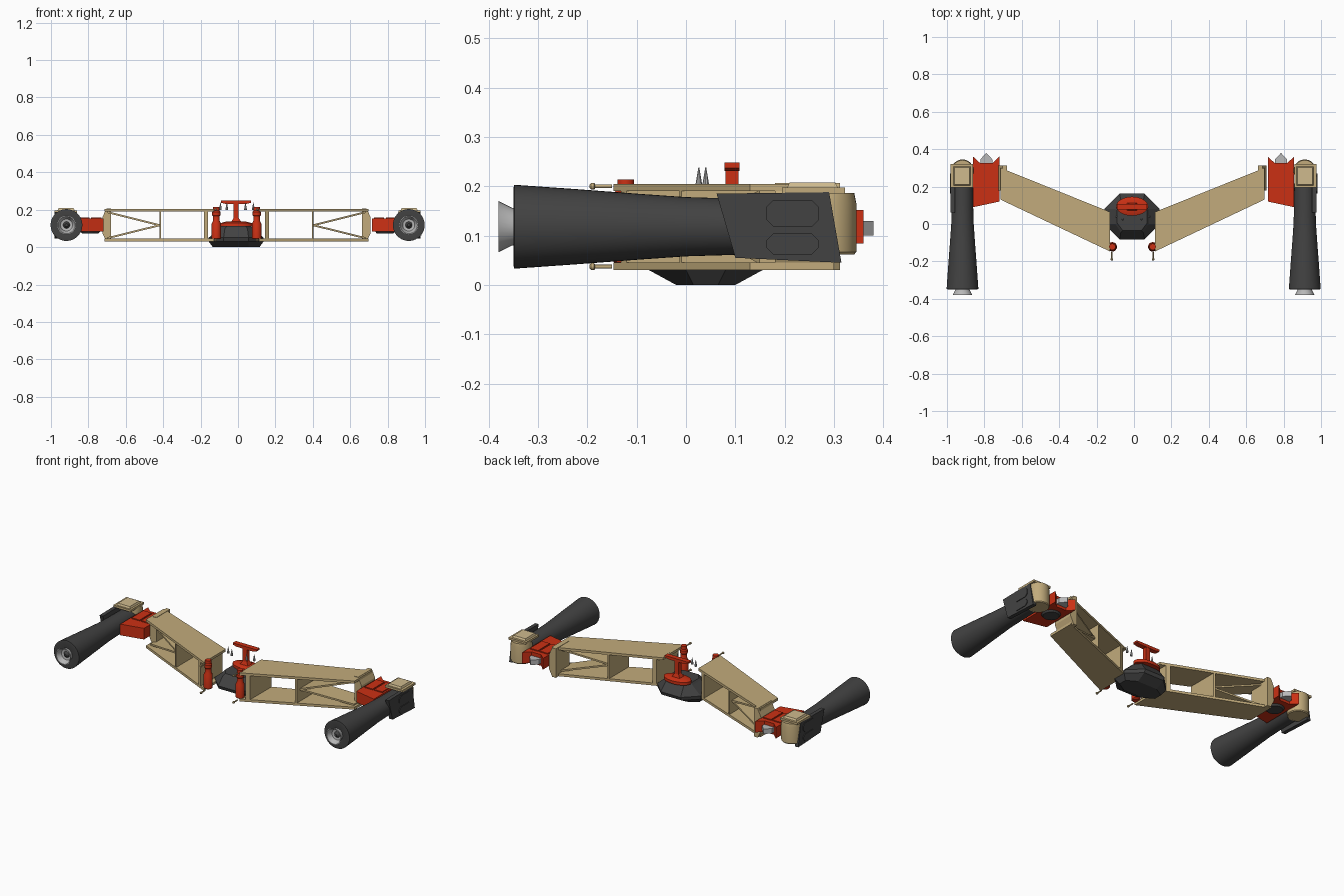
import bpy, bmesh, math
from mathutils import Vector

cube = bpy.data.objects.get("Cube")
if cube:
    bpy.data.objects.remove(cube, do_unlink=True)


def material(name, rgb, rough=0.6):
    m = bpy.data.materials.new(name)
    m.use_nodes = True
    m.diffuse_color = (*rgb, 1)
    bsdf = m.node_tree.nodes["Principled BSDF"]
    bsdf.inputs["Base Color"].default_value = (*rgb, 1)
    bsdf.inputs["Roughness"].default_value = rough
    return m


TAN = material("tan", (0.54, 0.41, 0.2))
LIGHT = material("light_tan", (0.62, 0.49, 0.27))
RED = material("red", (0.6, 0.03, 0.007))
DARK = material("charcoal", (0.055, 0.055, 0.055))
GREY = material("light_grey", (0.48, 0.48, 0.48))

side, centre, prefix = 1, 0.0, ""


def finish(name, bm, mat, smooth=False):
    """Place a part on the current side of the model."""
    for v in bm.verts:
        v.co.x = centre + side * v.co.x
    bmesh.ops.recalc_face_normals(bm, faces=bm.faces)
    me = bpy.data.meshes.new(prefix + name)
    bm.to_mesh(me)
    bm.free()
    me.materials.append(mat)
    ob = bpy.data.objects.new(prefix + name, me)
    bpy.context.collection.objects.link(ob)
    if smooth:
        bpy.ops.object.select_all(action="DESELECT")
        ob.select_set(True)
        bpy.context.view_layer.objects.active = ob
        bpy.ops.object.shade_smooth_by_angle(angle=math.radians(35))
    return ob


def point(a, b, h, axis):
    return {"x": Vector((h, a, b)), "y": Vector((a, h, b)), "z": Vector((a, b, h))}[axis]


def loft(name, rings, mat, axis="z", warp=None, smooth=False):
    """Skin closed rings given as (outline, height) along an axis."""
    bm = bmesh.new()
    loops = [[bm.verts.new(point(a, b, h, axis)) for a, b in pts] for pts, h in rings]
    n = len(loops[0])
    for lo, hi in zip(loops, loops[1:]):
        for i in range(n):
            j = (i + 1) % n
            bm.faces.new((lo[i], lo[j], hi[j], hi[i]))
    bm.faces.new(loops[0])
    bm.faces.new(loops[-1])
    if warp:
        for v in bm.verts:
            v.co = warp(v.co)
    return finish(name, bm, mat, smooth)


def prism(name, pts, lo, hi, mat, axis="z", warp=None):
    return loft(name, [(pts, lo), (pts, hi)], mat, axis, warp)


def box(name, x, y, z, mat):
    return prism(name, [(x[0], y[0]), (x[1], y[0]), (x[1], y[1]), (x[0], y[1])], *z, mat)


def circle(a, b, r, n=32, squash=1):
    t = [2 * math.pi * i / n for i in range(n)]
    return [(a + r * math.cos(q), b + r * squash * math.sin(q)) for q in t]


def lathe(name, a, b, profile, mat, axis="z", n=32):
    """Turned part from (radius, height) pairs."""
    return loft(name, [(circle(a, b, r, n), h) for r, h in profile], mat, axis, smooth=True)


def chamfered(y0, y1, z0, z1, c):
    return [(y0 + c, z0), (y1 - c, z0), (y1, z0 + c), (y1, z1 - c),
            (y1 - c, z1), (y0 + c, z1), (y0, z1 - c), (y0, z0 + c)]


def sweep_arm(co):
    """Fit depth 0..1 between the slanted front and back edges of the arm."""
    front = 0.13 - 0.4735 * (0.705 - co.x)
    back = 0.30 - 0.403 * (0.705 - co.x)
    return Vector((co.x, front + co.y * (back - front), co.z))


def arm_part(name, pts, lo=0.0, hi=1.0):
    prism(name, pts, lo, hi, TAN, "y", sweep_arm)


def rect(x0, x1, z0, z1):
    return [(x0, z0), (x1, z0), (x1, z1), (x0, z1)]


def build_arm():
    arm_part("arm_top_plate", rect(0.12, 0.705, 0.19, 0.205))
    arm_part("arm_bottom_plate", rect(0.12, 0.705, 0.03, 0.045))
    arm_part("arm_inner_rib", rect(0.152, 0.175, 0.045, 0.19))
    arm_part("arm_middle_rib", rect(0.403, 0.412, 0.045, 0.19))
    arm_part("arm_upper_strut", [(0.41, 0.112), (0.41, 0.122), (0.69, 0.192), (0.69, 0.182)], 0.15, 0.85)
    arm_part("arm_lower_strut", [(0.41, 0.112), (0.41, 0.122), (0.69, 0.053), (0.69, 0.043)], 0.15, 0.85)
    cap = [(0.67, 0.03), (0.695, 0.03), (0.717, 0.075), (0.717, 0.16), (0.695, 0.207), (0.67, 0.207)]
    prism("arm_end_cap", cap, 0.18, 0.312, TAN, "y")
    # pins on the inner tips
    for name, z in (("upper", 0.2), ("lower", 0.037)):
        lathe(name + "_pin", 0.11, z, [(0.004, -0.15), (0.004, -0.184), (0.007, -0.186),
                                       (0.007, -0.192), (0.003, -0.196)], TAN, "y", 12)
    # canister between the plates
    lathe("canister", 0.108, -0.122, [(0.02, 0.042), (0.025, 0.047), (0.025, 0.125), (0.018, 0.14),
                                      (0.018, 0.165), (0.022, 0.17), (0.022, 0.188), (0.017, 0.195),
                                      (0.017, 0.214)], RED, n=20)


def build_coupler():
    outline = [(0.718, 0.12), (0.858, 0.09), (0.858, 0.36), (0.82, 0.325), (0.755, 0.325), (0.718, 0.36)]
    prism("coupler_body", outline, 0.084, 0.152, RED)
    for name, x in (("inner", 0.728), ("outer", 0.793)):
        box(name + "_coupler_panel", (x, x + 0.055), (0.185, 0.3), (0.15, 0.158), RED)
    # pointed stub behind the coupler
    stub = [(0.755, 0.31), (0.82, 0.31), (0.82, 0.345), (0.788, 0.38), (0.755, 0.345)]
    prism("coupler_stub", stub, 0.1, 0.13, GREY)
    lathe("coupler_underside", 0.788, 0.24, [(0.045, 0.074), (0.055, 0.086)], DARK, n=16)


def build_engine():
    x, z = 0.915, 0.118
    lathe("engine_body", x, z, [(0.045, -0.345), (0.076, -0.35), (0.085, -0.348), (0.076, -0.22),
                                (0.067, -0.1), (0.06, 0.0), (0.057, 0.1), (0.056, 0.25)], DARK, "y", 40)
    lathe("engine_nozzle", x, z, [(0.037, -0.34), (0.038, -0.352), (0.052, -0.38), (0.046, -0.38),
                                  (0.032, -0.35), (0.012, -0.346)], GREY, "y")
    lathe("engine_nozzle_core", x, z, [(0.02, -0.345), (0.008, -0.362)], DARK, "y", 16)
    # outer armour plate with two raised panels
    plate = [(0.1, 0.055), (0.315, 0.045), (0.29, 0.188), (0.062, 0.185)]
    prism("side_plate", plate, 0.955, 0.978, DARK, "x")
    for name, lo, hi in (("upper", 0.118, 0.172), ("lower", 0.062, 0.104)):
        prism(name + "_side_panel", chamfered(0.162, 0.27, lo, hi, 0.015), 0.977, 0.982, DARK, "x")
    # rounded rear housing and stepped cap
    lathe("rear_housing", x, 0.285, [(0.056, 0.062), (0.06, 0.067), (0.06, 0.166), (0.056, 0.186)], TAN)
    prism("cap_base", rect(0.86, 0.978, 0.195, 0.322), 0.184, 0.197, TAN)
    loft("cap_top", [(rect(0.872, 0.962, 0.205, 0.308), 0.197),
                     (rect(0.877, 0.957, 0.21, 0.302), 0.208)], LIGHT)


for side, prefix in ((1, "left_"), (-1, "right_")):
    centre = -0.008
    build_arm()
    centre = -0.002
    build_coupler()
    build_engine()

# central hub
side, centre, prefix = 1, -0.01, ""


def octagon(w, d, cw, cd, y=0.04):
    return [(-w + cw, y - d), (w - cw, y - d), (w, y - d + cd), (w, y + d - cd),
            (w - cw, y + d), (-w + cw, y + d), (-w, y + d - cd), (-w, y - d + cd)]


loft("hub", [(octagon(0.125, 0.06, 0.06, 0.035), 0.0), (octagon(0.147, 0.115, 0.08, 0.075), 0.03),
             (octagon(0.147, 0.122, 0.08, 0.08), 0.05),
             (octagon(0.09, 0.085, 0.03, 0.045), 0.1), (octagon(0.08, 0.075, 0.03, 0.04), 0.112)], DARK)

# red control column on the hub
loft("column_base", [(circle(0, 0.095, 0.085, 32, 0.6), 0.11), (circle(0, 0.095, 0.085, 32, 0.6), 0.128),
                     (circle(0, 0.095, 0.055, 32, 0.6), 0.136)], RED, smooth=True)
loft("column_stem", [(rect(-0.03, 0.03, 0.07, 0.115), 0.13), (rect(-0.014, 0.014, 0.08, 0.106), 0.155),
                     (rect(-0.014, 0.014, 0.08, 0.106), 0.235)], RED)
loft("column_crossbar", [(rect(-0.055, 0.055, 0.078, 0.108), 0.231), (rect(-0.08, 0.08, 0.078, 0.108), 0.237),
                         (rect(-0.08, 0.08, 0.078, 0.108), 0.248)], RED)

# floating spikes
for label, x, y in (("outer_right", -0.084, 0.04), ("inner_right", -0.05, 0.026),
                    ("inner_left", 0.05, 0.026), ("outer_left", 0.092, 0.04)):
    lathe(label + "_spike", x, y, [(0.007, 0.198), (0.007, 0.204), (0.001, 0.238)], GREY, n=10)
